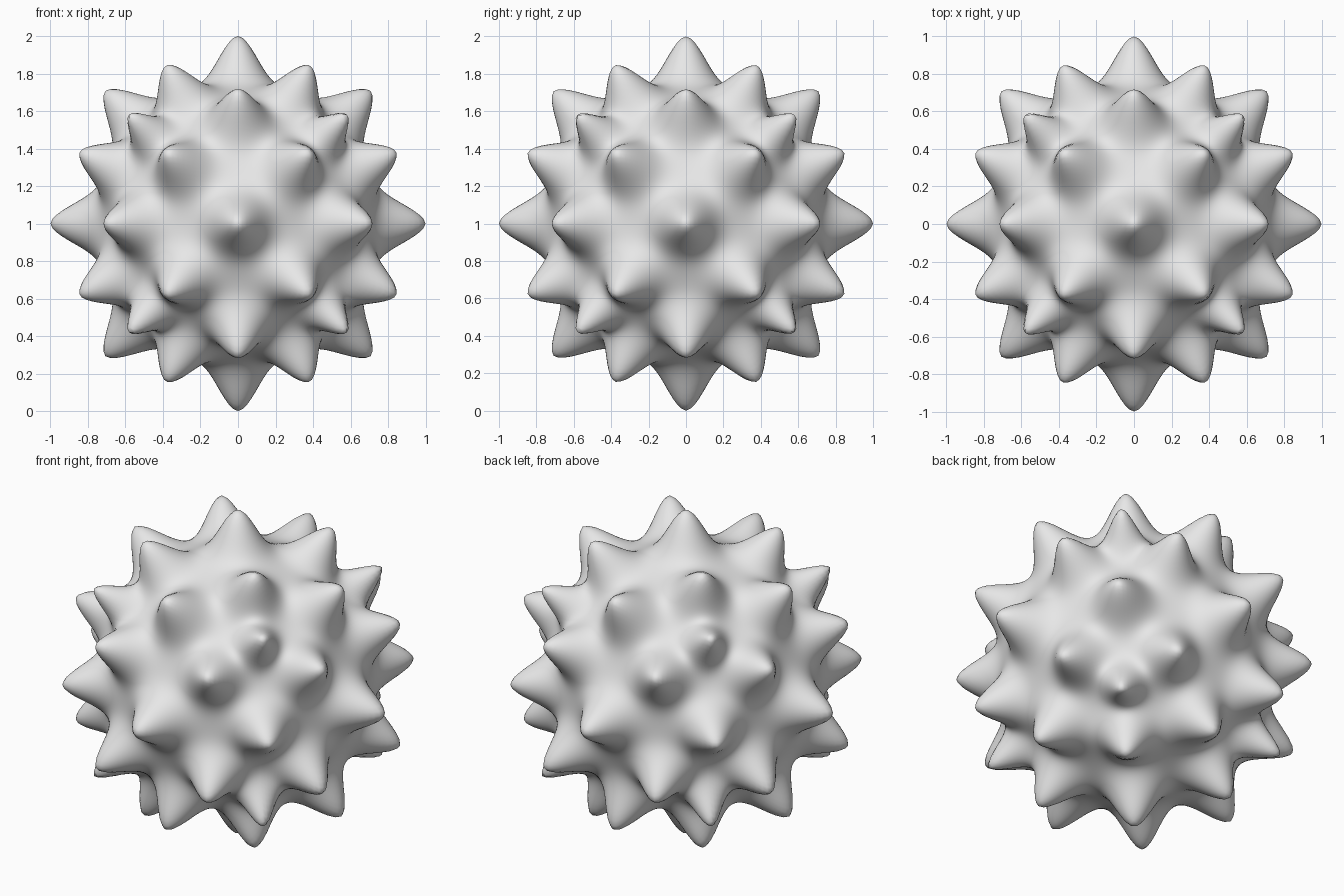
import bpy
import bmesh
import math
from itertools import product
from mathutils import Vector

cube = bpy.data.objects.get("Cube")
if cube:
    bpy.data.objects.remove(cube, do_unlink=True)

BASE, TIP, POWER = 0.75, 1.0, 1.7


def directions(a, b, c):
    """All signed cyclic arrangements of a direction, without repeats."""
    found = set()
    for sx, sy, sz in product((-1, 1), repeat=3):
        for p in ((a, b, c), (b, c, a), (c, a, b)):
            found.add((p[0] * sx + 0.0, p[1] * sy + 0.0, p[2] * sz + 0.0))
    return [Vector(v).normalized() for v in sorted(found)]


# Spike families: direction pattern and angular width
families = [
    ((0, 0, 1), 0.157),
    ((0, 1, 1), 0.155),
    ((0.38, 0.38, 0.845), 0.15),
    ((1, 1, 1), 0.115),
]
spikes = [(d, width) for pattern, width in families for d in directions(*pattern)]


def surface_radius(n):
    bump = 0.0
    for d, width in spikes:
        dot = n.dot(d)
        if dot > 0.8:
            angle = math.acos(min(1.0, dot))
            bump += math.exp(-(angle / width) ** POWER)
    return BASE + (TIP - BASE) * bump


# Evenly gridded ball, pushed out into rounded spikes
bm = bmesh.new()
bmesh.ops.create_cube(bm, size=2)
bmesh.ops.subdivide_edges(bm, edges=bm.edges[:], cuts=63, use_grid_fill=True)
for v in bm.verts:
    n = Vector([math.tan(c * math.pi / 4) for c in v.co]).normalized()
    v.co = n * surface_radius(n) + Vector((0, 0, 1))
for f in bm.faces:
    f.smooth = True
bmesh.ops.recalc_face_normals(bm, faces=bm.faces[:])
mesh = bpy.data.meshes.new("spiky_ball")
bm.to_mesh(mesh)
bm.free()

# Plain grey finish
grey = bpy.data.materials.new("light_grey")
grey.use_nodes = True
colour = (0.8, 0.8, 0.8, 1)
grey.diffuse_color = colour
grey.node_tree.nodes["Principled BSDF"].inputs["Base Color"].default_value = colour
mesh.materials.append(grey)

ball = bpy.data.objects.new("spiky_ball", mesh)
bpy.context.collection.objects.link(ball)
